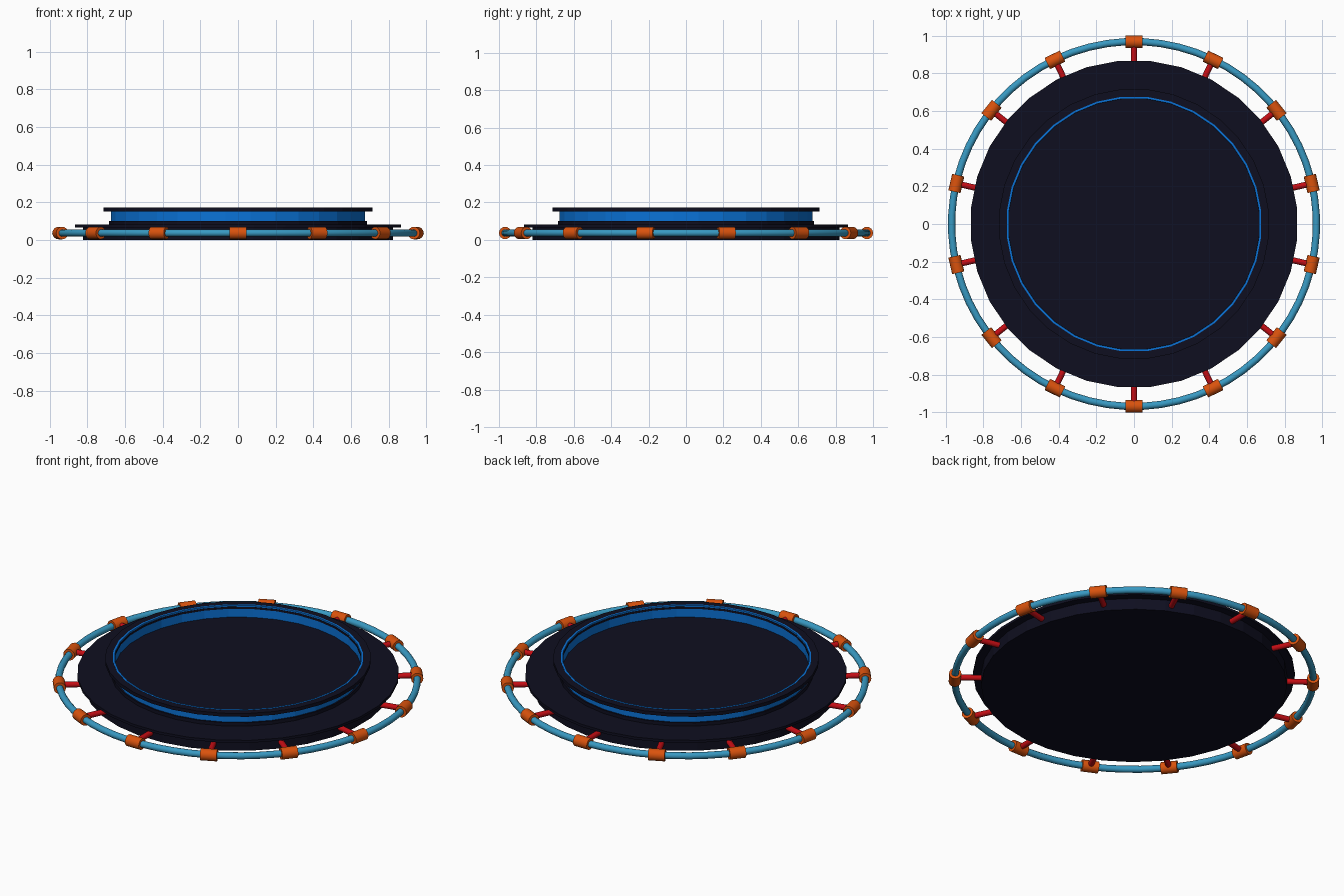
import bpy, bmesh, math
from mathutils import Matrix, Vector

cube = bpy.data.objects.get("Cube")
if cube:
    bpy.data.objects.remove(cube, do_unlink=True)

SIDES = 32      # facets of the round base
CLAMPS = 14     # clamps and spokes around the rail
RAIL_R = 0.967
RAIL_Z = 0.037


def material(name, colour):
    m = bpy.data.materials.new(name)
    m.use_nodes = True
    m.diffuse_color = (*colour, 1)
    m.node_tree.nodes["Principled BSDF"].inputs["Base Color"].default_value = (*colour, 1)
    return m


navy = material("dark navy", (0.0045, 0.0045, 0.014))
blue = material("bright blue", (0.003, 0.17, 0.68))
sky = material("rail blue", (0.04, 0.32, 0.54))
orange = material("clamp orange", (0.70, 0.085, 0.004))
red = material("spoke red", (0.56, 0.004, 0.007))


def finish(bm, name, mat, smooth=False):
    bmesh.ops.recalc_face_normals(bm, faces=bm.faces)
    mesh = bpy.data.meshes.new(name)
    bm.to_mesh(mesh)
    bm.free()
    mesh.materials.append(mat)
    obj = bpy.data.objects.new(name, mesh)
    bpy.context.collection.objects.link(obj)
    if smooth:
        bpy.ops.object.select_all(action='DESELECT')
        obj.select_set(True)
        bpy.context.view_layer.objects.active = obj
        bpy.ops.object.shade_smooth_by_angle(angle=math.radians(40))
    return obj


def lathe(name, profile, mat, sides=SIDES, closed=True, smooth=False):
    """Turn (radius, height) points around z; radii are measured to the flats."""
    bm = bmesh.new()
    loops = []
    for i in range(sides):
        a = 2 * math.pi * (i + 0.5) / sides
        k = 1 / math.cos(math.pi / sides)
        loops.append([bm.verts.new((r * k * math.cos(a), r * k * math.sin(a), z))
                      for r, z in profile])
    n = len(profile)
    for i in range(sides):
        p, q = loops[i], loops[(i + 1) % sides]
        for j in range(n if closed else n - 1):
            bm.faces.new((p[j], q[j], q[(j + 1) % n], p[(j + 1) % n]))
    if not closed:
        bm.faces.new([l[0] for l in loops])
        bm.faces.new([l[-1] for l in loops])
    return finish(bm, name, mat, smooth)


def band(r0, r1, z0, z1):
    return [(r0, z0), (r1, z0), (r1, z1), (r0, z1)]


def rod(name, start, end, radius, mat):
    start, end = Vector(start), Vector(end)
    axis = end - start
    turn = axis.to_track_quat('Z', 'Y').to_matrix().to_4x4()
    bm = bmesh.new()
    bmesh.ops.create_cone(bm, cap_ends=True, segments=16, radius1=radius, radius2=radius,
                          depth=axis.length,
                          matrix=Matrix.Translation((start + end) / 2) @ turn)
    return finish(bm, name, mat, smooth=True)


# Stepped base: drum, overhanging flange, neck and floor
lathe("base", [(0.822, 0), (0.822, 0.067), (0.865, 0.067), (0.865, 0.082),
               (0.684, 0.082), (0.684, 0.102)], navy, closed=False)

# Wall, its overhanging rim and the thin lip inside
lathe("wall", band(0.664, 0.675, 0.1, 0.173), blue)
lathe("rim", band(0.673, 0.715, 0.152, 0.172), navy)
lathe("inner_lip", band(0.662, 0.667, 0.152, 0.164), navy)

# Round rail around the base
section = [(RAIL_R + 0.019 * math.cos(t * math.pi / 6), RAIL_Z + 0.019 * math.sin(t * math.pi / 6))
           for t in range(12)]
lathe("rail", section, sky, sides=64, smooth=True)

# Clamps on the rail with spokes to the base
for i in range(CLAMPS):
    a = math.pi / 2 + 2 * math.pi * i / CLAMPS
    out = Vector((math.cos(a), math.sin(a), 0))
    along = Vector((-out.y, out.x, 0)) * 0.045
    centre = out * RAIL_R + Vector((0, 0, RAIL_Z))
    rod(f"clamp_{i + 1}", centre - along, centre + along, 0.033, orange)
    rod(f"spoke_{i + 1}", centre - out * 0.16, centre, 0.016, red)
